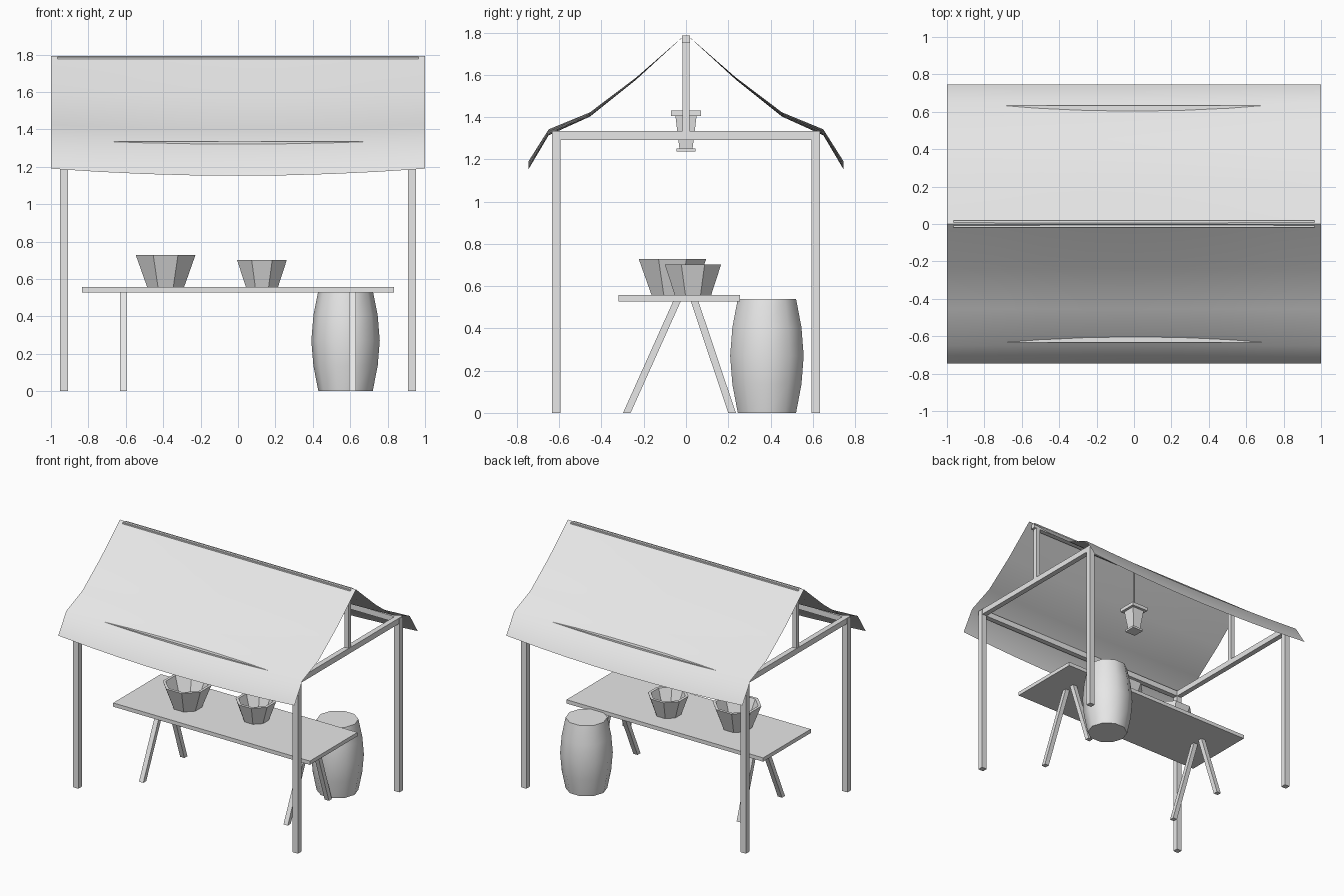
import bpy, bmesh, math

if "Cube" in bpy.data.objects:
    bpy.data.objects.remove(bpy.data.objects["Cube"])

grey = bpy.data.materials.new("plain grey")
grey.diffuse_color = (0.8, 0.8, 0.8, 1)
grey.use_nodes = True
grey.node_tree.nodes["Principled BSDF"].inputs["Base Color"].default_value = grey.diffuse_color


def make(name, verts, faces, smooth=None):
    me = bpy.data.meshes.new(name)
    me.from_pydata(verts, [], faces)
    bm = bmesh.new()
    bm.from_mesh(me)
    bmesh.ops.recalc_face_normals(bm, faces=bm.faces)
    bm.to_mesh(me)
    bm.free()
    me.materials.append(grey)
    ob = bpy.data.objects.new(name, me)
    bpy.context.collection.objects.link(ob)
    if smooth:
        bpy.ops.object.select_all(action='DESELECT')
        ob.select_set(True)
        bpy.context.view_layer.objects.active = ob
        bpy.ops.object.shade_smooth_by_angle(angle=math.radians(smooth))
    return ob


def prism(name, bottom, top):
    """Box between two rectangles, each (cx, cy, z, half_x, half_y)."""
    v = [(cx + sx * hx, cy + sy * hy, z) for cx, cy, z, hx, hy in (bottom, top)
         for sx, sy in ((-1, -1), (1, -1), (1, 1), (-1, 1))]
    f = [(3, 2, 1, 0), (4, 5, 6, 7)] + [(i, (i + 1) % 4, (i + 1) % 4 + 4, i + 4) for i in range(4)]
    return make(name, v, f)


def box(name, x, y, z0, z1, hx, hy):
    return prism(name, (x, y, z0, hx, hy), (x, y, z1, hx, hy))


def lathe(name, x, y, profile, n, turn=0.0, smooth=None):
    """Rings of (radius, z), closed with a cap at each end."""
    v = [(x + r * math.cos(turn + math.tau * i / n), y + r * math.sin(turn + math.tau * i / n), z)
         for r, z in profile for i in range(n)]
    m = len(profile)
    f = [(k * n + i, k * n + (i + 1) % n, (k + 1) * n + (i + 1) % n, (k + 1) * n + i)
         for k in range(m - 1) for i in range(n)]
    f += [tuple(range(n))[::-1], tuple(range((m - 1) * n, m * n))]
    return make(name, v, f, smooth)


# Canopy cloth: gable profile, sagging towards mid-length
half = [(0.235, 1.588, 0.010), (0.455, 1.422, 0.020), (0.65, 1.342, 0.028), (0.746, 1.19, 0.038)]
prof = [(-y, z, s) for y, z, s in reversed(half)] + [(0, 1.793, 0)] + half
cols, n = 8, len(prof)
verts, faces = [], []
for i in range(cols + 1):
    x = -1 + 2 * i / cols
    verts += [(x, y, z - s * (1 - x * x)) for y, z, s in prof]
for i in range(cols):
    for j in range(n - 1):
        a = i * n + j
        faces.append((a, a + n, a + n + 1, a + 1))
# the two slopes meet at a sharp ridge
make("canopy_cloth", verts, faces, 60)

# Frame: posts, beams, king posts, ridge
for sx in (-1, 1):
    for sy in (-1, 1):
        box("corner_post", sx * 0.93, sy * 0.614, 0, 1.33, 0.022, 0.021)
    box("cross_beam", sx * 0.93, 0, 1.292, 1.335, 0.02, 0.63)
    box("king_post", sx * 0.93, 0, 1.335, 1.755, 0.017, 0.017)
for sy in (-1, 1):
    box("eave_beam", 0, sy * 0.614, 1.292, 1.335, 0.95, 0.02)
box("ridge_beam", 0, 0, 1.75, 1.787, 0.965, 0.018)

# Hanging lantern
box("lantern_rod", 0, 0, 1.43, 1.755, 0.006, 0.006)
box("lantern_cap", 0, 0, 1.405, 1.432, 0.07, 0.07)
prism("lantern_body", (0, 0, 1.25, 0.031, 0.031), (0, 0, 1.405, 0.05, 0.05))
box("lantern_base", 0, 0, 1.236, 1.252, 0.045, 0.045)

# Trestle table
box("table_top", 0, -0.032, 0.528, 0.557, 0.833, 0.288)
for x in (-0.612, 0.612):
    for foot, head in ((-0.28, -0.042), (0.218, 0.04)):
        prism("table_leg", (x, foot, 0, 0.018, 0.018), (x, head, 0.53, 0.018, 0.018))

# Eight-sided open bowls
for x, y, r0, r1, h in ((-0.387, -0.064, 0.107, 0.173, 0.172), (0.128, 0.033, 0.093, 0.144, 0.145)):
    z = 0.557
    lathe("bowl", x, y, [(r0, z), (r1, z + h), (r1 - 0.022, z + h), (r0 - 0.012, z + 0.03)],
          8, math.pi / 8)

# Ten-sided barrel
lathe("barrel", 0.575, 0.383,
      [(0.145 + 0.038 * math.sin(math.pi * k / 4), 0.54 * k / 4) for k in range(5)], 10, 0, 50)
